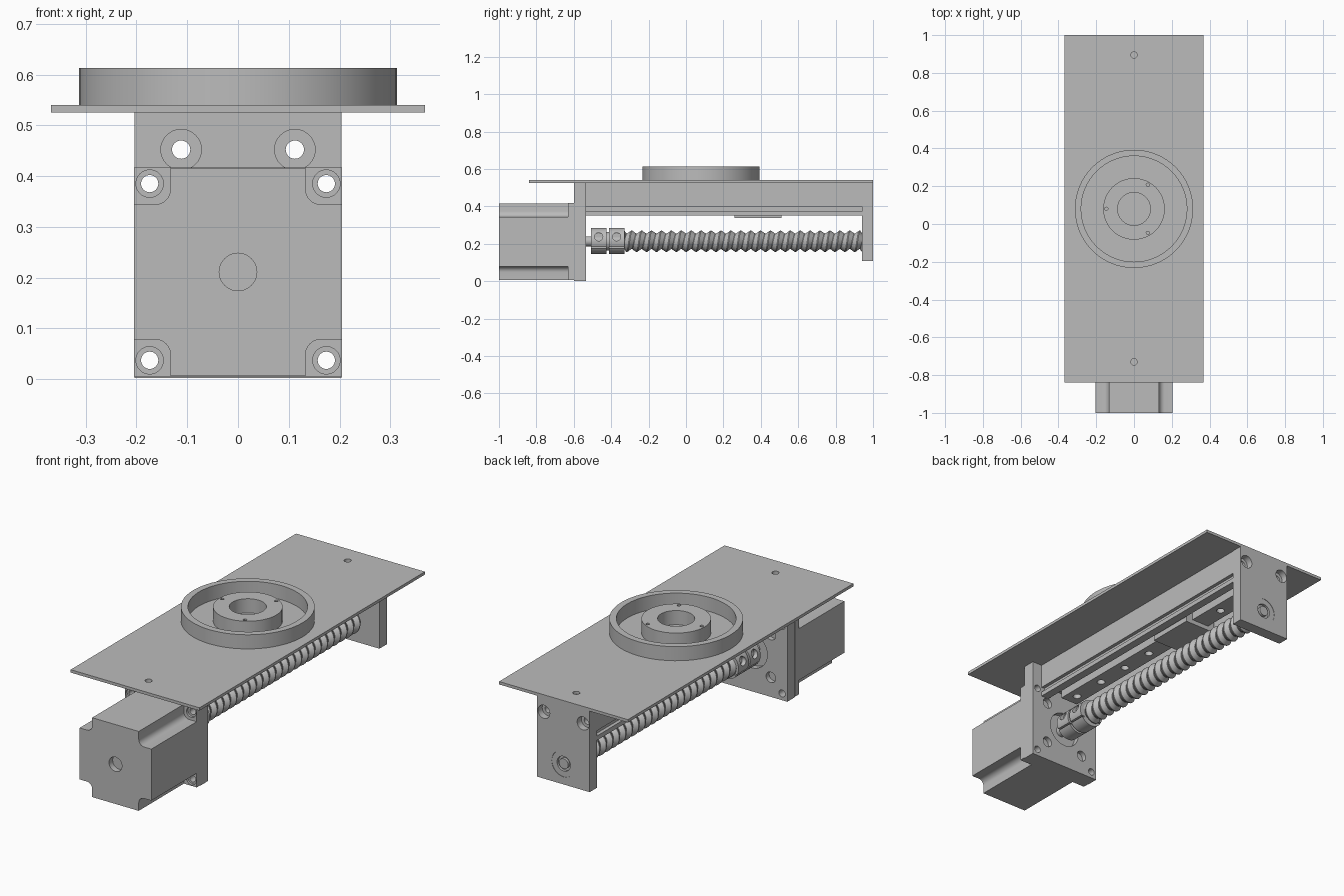
import bpy, bmesh, math
from mathutils import Matrix, Vector

cube = bpy.data.objects.get("Cube")
if cube:
    bpy.data.objects.remove(cube)

grey = bpy.data.materials.new("machined_grey")
grey.use_nodes = True
grey.diffuse_color = (0.5, 0.5, 0.5, 1)
grey.node_tree.nodes["Principled BSDF"].inputs["Base Color"].default_value = (0.5, 0.5, 0.5, 1)

AXIS_Z = 0.213  # height of motor shaft and screw
TURN = {"X": Matrix.Rotation(math.pi / 2, 4, "Y"),
        "Y": Matrix.Rotation(math.pi / 2, 4, "X"),
        "Z": Matrix.Identity(4)}


def finish(name, bm):
    bmesh.ops.recalc_face_normals(bm, faces=bm.faces)
    mesh = bpy.data.meshes.new(name)
    bm.to_mesh(mesh)
    bm.free()
    mesh.materials.append(grey)
    obj = bpy.data.objects.new(name, mesh)
    bpy.context.collection.objects.link(obj)
    return obj


def box(name, x, y, z):
    bm = bmesh.new()
    size = [b - a for a, b in (x, y, z)]
    mid = [(a + b) / 2 for a, b in (x, y, z)]
    bmesh.ops.create_cube(bm, size=1, matrix=Matrix.Translation(mid) @ Matrix.Diagonal((*size, 1)))
    return finish(name, bm)


def cyl(name, centre, r, length, axis="Y", sides=32):
    bm = bmesh.new()
    bmesh.ops.create_cone(bm, cap_ends=True, segments=sides, radius1=r, radius2=r,
                          depth=length, matrix=Matrix.Translation(centre) @ TURN[axis])
    return finish(name, bm)


def prism(name, outline, y0, y1):
    # extrude an (x, z) outline along y
    bm = bmesh.new()
    face = bm.faces.new([bm.verts.new((x, y0, z)) for x, z in outline])
    out = bmesh.ops.extrude_face_region(bm, geom=[face])
    moved = [v for v in out["geom"] if isinstance(v, bmesh.types.BMVert)]
    bmesh.ops.translate(bm, verts=moved, vec=(0, y1 - y0, 0))
    return finish(name, bm)


def cut(obj, cutters):
    for c in cutters:
        c.hide_render = True
        mod = obj.modifiers.new("cut", "BOOLEAN")
        mod.operation = "DIFFERENCE"
        mod.solver = "EXACT"
        mod.object = c
    graph = bpy.context.evaluated_depsgraph_get()
    mesh = bpy.data.meshes.new_from_object(obj.evaluated_get(graph))
    obj.modifiers.clear()
    obj.data = mesh
    for c in cutters:
        bpy.data.objects.remove(c)


def bore(x, y0, y1, z, r):
    return cyl("cutter", (x, (y0 + y1) / 2, z), r, y1 - y0)


BEAM_HOLES = [(s * 0.112, 0.452) for s in (-1, 1)]
CORNERS = [(sx * 0.174, AXIS_Z - 0.002 + sz * 0.174) for sx in (-1, 1) for sz in (-1, 1)]

# Top plate with two small holes
plate = box("top_plate", (-0.368, 0.368), (-0.84, 1), (0.525, 0.54))
cut(plate, [cyl("cutter", (0, y, 0.53), 0.017, 0.1, "Z") for y in (-0.73, 0.895)])

# Turntable ring and hub
ring = cyl("turntable_ring", (0, 0.08, 0.5765), 0.313, 0.073, "Z", 64)
cut(ring, [cyl("cutter", (0, 0.08, 0.58), 0.28, 0.2, "Z", 64)])
hub = cyl("turntable_hub", (0, 0.08, 0.5765), 0.163, 0.073, "Z", 48)
pins = [math.radians(a) for a in (60, 180, 300)]
cut(hub, [cyl("cutter", (0, 0.08, 0.58), 0.087, 0.2, "Z", 48)] +
    [cyl("cutter", (0.147 * math.cos(a), 0.08 + 0.147 * math.sin(a), 0.6), 0.009, 0.08, "Z", 12)
     for a in pins])

# Motor body with rounded notches along its four long edges
half, notch, fillet = 0.205, 0.072, 0.03
quarter = [(half, half - notch)]
inner = half - notch
for i in range(7):
    a = math.radians(270 - 15 * i)
    quarter.append((inner + fillet + fillet * math.cos(a), inner + fillet + fillet * math.sin(a)))
quarter.append((half - notch, half))
outline = []
for k in range(4):
    c, s = round(math.cos(k * math.pi / 2)), round(math.sin(k * math.pi / 2))
    outline += [(x * c - z * s, AXIS_Z - 0.002 + x * s + z * c) for x, z in quarter]
motor = prism("motor_body", outline, -1, -0.625)
cut(motor, [bore(0, -1.1, -0.97, AXIS_Z - 0.002, 0.037)])

# Motor flange with screw holes
flange = box("motor_flange", (-half, half), (-0.63, -0.595), (0.005, 0.417))
cut(flange, [bore(x, -0.7, -0.5, z, 0.017) for x, z in CORNERS] +
    [bore(x, -0.7, -0.618, z, 0.027) for x, z in CORNERS])

# Front bracket carrying the motor
front = box("front_bracket", (-0.204, 0.204), (-0.598, -0.535), (0.002, 0.525))
holes = [bore(x, -0.7, -0.5, z, 0.018) for x, z in BEAM_HOLES + CORNERS]
holes += [bore(x, -0.7, -0.565, z, 0.04) for x, z in BEAM_HOLES]
holes += [bore(sx * 0.11, -0.56, -0.5, AXIS_Z + sz * 0.11, 0.027) for sx in (-1, 1) for sz in (-1, 1)]
holes.append(bore(0, -0.565, -0.5, AXIS_Z, 0.09))
cut(front, holes)

# Rear bracket with bearing seat
rear = box("rear_bracket", (-0.15, 0.15), (0.94, 1), (0.107, 0.525))
cut(rear, [bore(x, 0.9, 1.1, z, 0.018) for x, z in BEAM_HOLES] +
    [bore(x, 0.965, 1.1, z, 0.034) for x, z in BEAM_HOLES] +
    [bore(0, 0.96, 1.1, AXIS_Z, 0.067)])
bearing = cyl("bearing", (0, 0.977, AXIS_Z), 0.067, 0.042, sides=48)
cut(bearing, [bore(0, 0.985, 1.1, AXIS_Z, 0.038)])
cyl("screw_end", (0, 0.965, AXIS_Z), 0.026, 0.068)

# Channel beam: open below, grooved on both sides
side = [(0.148, 0.525), (0.148, 0.4), (0.13, 0.4), (0.13, 0.373), (0.148, 0.373),
        (0.148, 0.35), (0.105, 0.35), (0.105, 0.41)]
beam = prism("channel_beam", side + [(-x, z) for x, z in reversed(side)], -0.537, 0.942)
cut(beam, [bore(x, -0.6, 1, z, 0.018) for x, z in BEAM_HOLES])

# Guide rail and carriage inside the channel
rail = box("guide_rail", (-0.05, 0.05), (-0.5, 0.93), (0.36, 0.412))
cut(rail, [cyl("cutter", (0, -0.438 + 0.184 * i, 0.36), 0.02, 0.05, "Z", 20) for i in range(8)])
box("carriage", (-0.09, 0.09), (0.26, 0.51), (0.337, 0.405))

# Motor shaft and clamp coupling
cyl("motor_shaft", (0, -0.53, AXIS_Z), 0.027, 0.1)
cyl("coupling_neck", (0, -0.42, AXIS_Z), 0.05, 0.16)
for name, y in (("coupling_front", -0.467), ("coupling_back", -0.371)):
    jaw = cyl(name, (0, y, AXIS_Z + 0.002), 0.07, 0.084, sides=48)
    cut(jaw, [cyl("cutter", (s * 0.07, y, 0.237), 0.022, 0.05, "X", 20) for s in (-1, 1)] +
        [box("cutter", (0.045, 0.1), (y - 0.1, y + 0.1), (0.176, 0.183)),
         box("cutter", (-0.1, -0.045), (y - 0.1, y + 0.1), (0.176, 0.183))])

# Lead screw: core plus a helical thread running between two radii
y0, y1, pitch, steps = -0.33, 0.942, 0.053, 28
cyl("screw_core", (0, (y0 + y1) / 2, AXIS_Z), 0.041, y1 - y0)
bm = bmesh.new()
rows = []
for i in range(int((y1 - y0) / pitch * steps) + steps):
    a = 2 * math.pi * i / steps
    row = []
    for r, shift in ((0.04, -1), (0.057, -0.55), (0.057, -0.45), (0.04, 0)):
        y = min(max(y0 + pitch * (i / steps + shift), y0), y1)
        row.append(bm.verts.new((r * math.cos(a), y, AXIS_Z + r * math.sin(a))))
    if rows:
        for j in range(3):
            bm.faces.new((rows[-1][j], rows[-1][j + 1], row[j + 1], row[j]))
    rows.append(row)
finish("screw_thread", bm)

# Smooth round walls, keep machined edges crisp
bpy.ops.object.select_all(action="DESELECT")
for obj in bpy.context.collection.objects:
    if obj.type == "MESH" and grey.name in obj.data.materials:
        obj.select_set(True)
        bpy.context.view_layer.objects.active = obj
bpy.ops.object.shade_smooth_by_angle(angle=math.radians(30))
